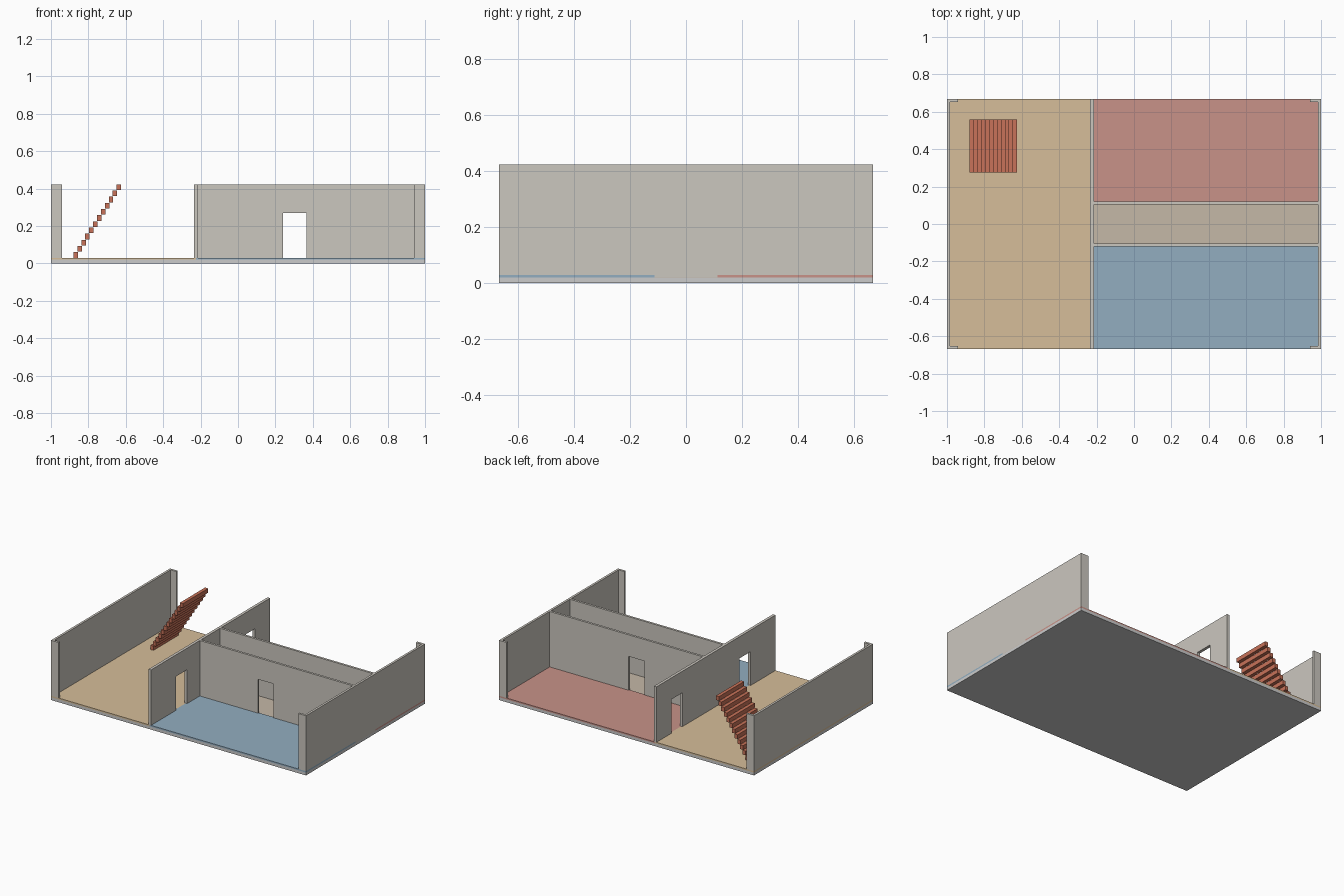
import bpy, bmesh
from mathutils import Vector

if "Cube" in bpy.data.objects:
    bpy.data.objects.remove(bpy.data.objects["Cube"])

X, Y, TOP = 1.0, 0.667, 0.423     # half sizes and wall top
SLAB, FLOOR, T = 0.02, 0.03, 0.016
PX0, PX1 = -0.235, -0.215         # partition faces
CY0, CY1 = 0.105, 0.121           # corridor wall faces (mirrored)
DOOR_TOP = 0.27

def material(name, rgb):
    m = bpy.data.materials.new(name)
    m.diffuse_color = (*rgb, 1)
    m.use_nodes = True
    m.node_tree.nodes["Principled BSDF"].inputs["Base Color"].default_value = m.diffuse_color
    return m

WALL = material("plaster", (0.60, 0.57, 0.52))
TAN = material("tan", (0.67, 0.51, 0.32))
PINK = material("pink", (0.58, 0.29, 0.25))
BLUE = material("blue", (0.29, 0.42, 0.53))
HALL = material("beige", (0.56, 0.48, 0.39))
WOOD = material("red_wood", (0.58, 0.17, 0.10))

def prism(name, pts, depth, mat=None):
    """Extrude a flat polygon of 3D points along a depth vector."""
    bm = bmesh.new()
    face = bm.faces.new([bm.verts.new(p) for p in pts])
    new = bmesh.ops.extrude_face_region(bm, geom=[face])["geom"]
    bmesh.ops.translate(bm, vec=Vector(depth),
                        verts=[v for v in new if isinstance(v, bmesh.types.BMVert)])
    bmesh.ops.recalc_face_normals(bm, faces=bm.faces)
    me = bpy.data.meshes.new(name)
    bm.to_mesh(me)
    bm.free()
    ob = bpy.data.objects.new(name, me)
    bpy.context.collection.objects.link(ob)
    if mat:
        me.materials.append(mat)
    return ob

def box(name, x0, x1, y0, y1, z0, z1, mat=None):
    return prism(name, [(x0, y0, z0), (x1, y0, z0), (x1, y1, z0), (x0, y1, z0)],
                 (0, 0, z1 - z0), mat)

def door_outline(a, b, z0, doors):
    """Wall elevation with door notches, as (distance, height) pairs."""
    pts = [(a, z0)]
    for d0, d1 in doors:
        pts += [(d0, z0), (d0, DOOR_TOP), (d1, DOOR_TOP), (d1, z0)]
    return pts + [(b, z0), (b, TOP), (a, TOP)]

# Base slab and floor finishes
box("base_slab", -X, X, -Y, Y, 0, SLAB)
box("living_floor", -X, PX0 + 0.01, -Y, Y, SLAB, FLOOR, TAN)
box("front_room_floor", PX0 + 0.01, X, -Y, -CY0 - T / 2, SLAB, FLOOR, BLUE)
box("back_room_floor", PX0 + 0.01, X, CY0 + T / 2, Y, SLAB, FLOOR, PINK)
box("corridor_floor", PX0 + 0.01, X, -CY0 - T / 2, CY0 + T / 2, SLAB, 0.022, HALL)

# Side walls with short returns at both ends
for name, s in (("left_wall", -1), ("right_wall", 1)):
    xo, xi, xr = s * X, s * (X - T), s * 0.94
    plan = [(xo, -Y), (xr, -Y), (xr, -Y + T), (xi, -Y + T),
            (xi, Y - T), (xr, Y - T), (xr, Y), (xo, Y)]
    prism(name, [(x, y, FLOOR) for x, y in plan], (0, 0, TOP - FLOOR), WALL)
# Sill closing the gap over the lower corridor floor
box("corridor_end_sill", X - T, X, -CY0 - T / 2, CY0 + T / 2, 0.022, FLOOR, WALL)

# Partition with a door to each room
outline = door_outline(-Y, Y, FLOOR, [(-0.388, -0.263), (0.375, 0.50)])
prism("partition_wall", [(PX0, d, z) for d, z in outline], (PX1 - PX0, 0, 0), WALL)

# Corridor walls, mirrored, each with a door
for name, y in (("front_corridor_wall", -CY1), ("back_corridor_wall", CY0)):
    outline = door_outline(PX1, X - T, FLOOR - 0.004, [(0.24, 0.365)])
    prism(name, [(d, y, z) for d, z in outline], (0, CY1 - CY0, 0), WALL)

# Floating stair treads
for i in range(12):
    x, z = -0.88 + i * 0.021, 0.03 + i * 0.033
    box(f"stair_tread_{i + 1}", x, x + 0.024, 0.275, 0.558, z, z + 0.03, WOOD)
